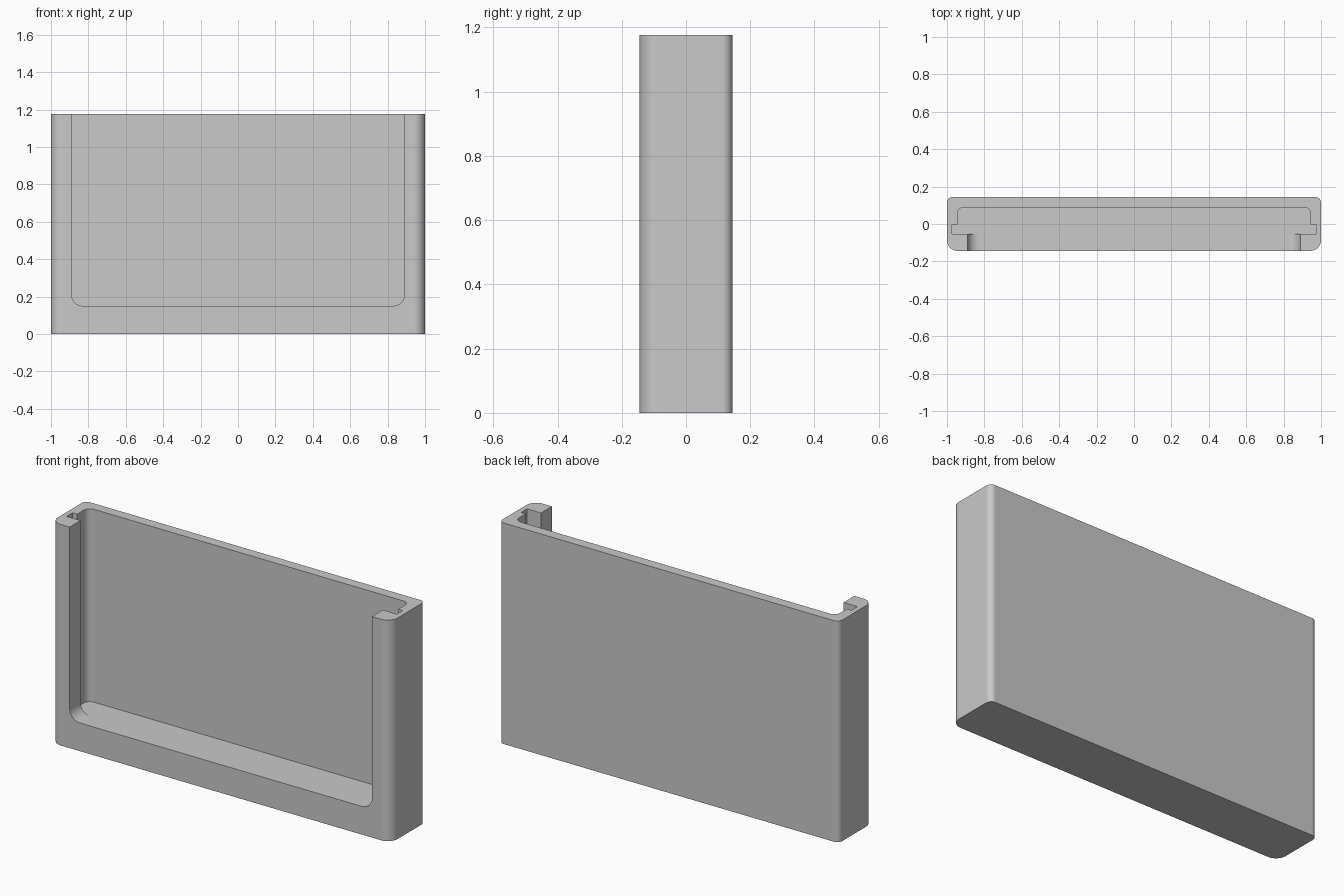
import bpy
import bmesh
from math import radians
from mathutils import Vector

cube = bpy.data.objects.get("Cube")
if cube:
    bpy.data.objects.remove(cube, do_unlink=True)

HEIGHT, HALF_DEPTH, FLOOR = 1.176, 0.144, 0.15

grey = bpy.data.materials.new("plain grey")
grey.use_nodes = True
colour = (0.587, 0.587, 0.587, 1)
grey.diffuse_color = colour
grey.node_tree.nodes["Principled BSDF"].inputs["Base Color"].default_value = colour


def rounded(corners, steps=10):
    """Outline through (x, y, radius) corners, with right-angle corners filleted."""
    outline = []
    for i, (x, y, r) in enumerate(corners):
        p = Vector((x, y))
        if r == 0:
            outline.append(p)
            continue
        before = (Vector(corners[i - 1][:2]) - p).normalized() * r
        after = (Vector(corners[(i + 1) % len(corners)][:2]) - p).normalized() * r
        centre = p + before + after
        for k in range(steps + 1):
            arm = (-after).lerp(-before, k / steps).normalized() * r
            outline.append(centre + arm)
    return [(round(p.x, 5), round(p.y, 5)) for p in outline]


def mirrored(half):
    """Complete a right-hand half outline across x = 0."""
    return half + [(-x, y, r) for x, y, r in reversed(half)]


def prism(name, outline, start, end, upright=True):
    """Extrude an outline along z, or along y when not upright."""
    def ring(bm, d):
        return [bm.verts.new((a, b, d) if upright else (a, d, b)) for a, b in outline]
    bm = bmesh.new()
    low, high = ring(bm, start), ring(bm, end)
    bm.faces.new(low)
    bm.faces.new(high)
    for i in range(len(low)):
        bm.faces.new((low[i - 1], low[i], high[i], high[i - 1]))
    bmesh.ops.recalc_face_normals(bm, faces=bm.faces)
    mesh = bpy.data.meshes.new(name)
    bm.to_mesh(mesh)
    bm.free()
    mesh.materials.append(grey)
    obj = bpy.data.objects.new(name, mesh)
    bpy.context.collection.objects.link(obj)
    return obj


# Outer body, with softer front corners than back corners
holder = prism("holder_body", rounded(mirrored([
    (1, -HALF_DEPTH, 0.058), (1, HALF_DEPTH, 0.03)])), 0, HEIGHT)

# Pocket with a wider slot behind the front lips
pocket = prism("pocket_cutter", rounded(mirrored([
    (0.972, -0.053, 0), (0.972, -0.002, 0), (0.945, -0.002, 0), (0.945, 0.089, 0.035)])),
    FLOOR, HEIGHT + 0.2)

# Front window, open at the top, rounded at the bottom and reaching into the slot
window = prism("window_cutter", rounded(mirrored([
    (0.89, FLOOR, 0.06), (0.89, HEIGHT + 0.3, 0)])), -0.3, -0.03, upright=False)

# Cut the window first, then the pocket, out of the body
bpy.context.view_layer.objects.active = holder
holder.select_set(True)
for cutter in (window, pocket):
    cut = holder.modifiers.new(cutter.name, "BOOLEAN")
    cut.operation = "DIFFERENCE"
    cut.solver = "EXACT"
    cut.object = cutter
    bpy.ops.object.modifier_apply(modifier=cut.name)
    bpy.data.objects.remove(cutter, do_unlink=True)

# Smooth fillets with the large faces kept flat
bpy.ops.object.shade_smooth_by_angle(angle=radians(30))
flatten = holder.modifiers.new("flat_faces", "WEIGHTED_NORMAL")
flatten.keep_sharp = True
